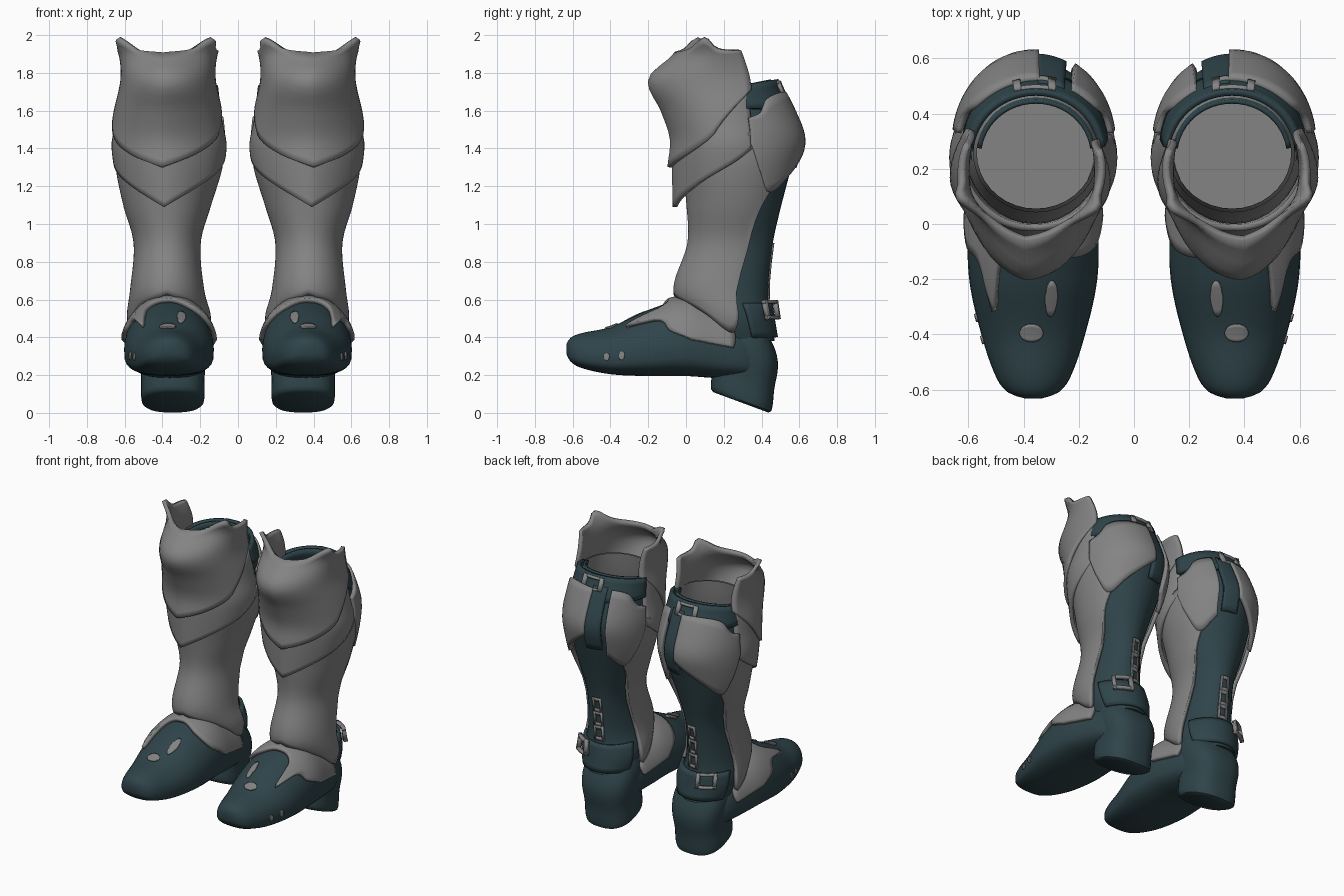
import bpy, math

if "Cube" in bpy.data.objects:
    bpy.data.objects.remove(bpy.data.objects["Cube"])


def material(name, color):
    m = bpy.data.materials.new(name)
    m.diffuse_color = color
    m.use_nodes = True
    bsdf = m.node_tree.nodes["Principled BSDF"]
    bsdf.inputs["Base Color"].default_value = color
    bsdf.inputs["Roughness"].default_value = 0.7
    return m


STEEL = material("grey steel", (0.23, 0.23, 0.23, 1))
LEATHER = material("dark teal leather", (0.028, 0.058, 0.068, 1))


def at(table, t):
    """Smooth interpolation of rows keyed by their first number."""
    t = min(max(t, table[0][0]), table[-1][0])
    i = 0
    while i < len(table) - 2 and t > table[i + 1][0]:
        i += 1

    def slope(k, c):
        a, b = table[max(k - 1, 0)], table[min(k + 1, len(table) - 1)]
        return (b[c] - a[c]) / (b[0] - a[0])

    p, q = table[i], table[i + 1]
    h = q[0] - p[0]
    u = (t - p[0]) / h
    return [(2*u**3 - 3*u*u + 1) * p[c] + (u**3 - 2*u*u + u) * h * slope(i, c)
            + (3*u*u - 2*u**3) * q[c] + (u**3 - u*u) * h * slope(i + 1, c)
            for c in range(1, len(p))]


def build(name, verts, faces, mat, thick=0):
    """Make one part, thicken it, and mirror it to the other leg."""
    me = bpy.data.meshes.new(name)
    me.from_pydata(verts, [], faces)
    me.materials.append(mat)
    ob = bpy.data.objects.new(name, me)
    bpy.context.collection.objects.link(ob)
    bpy.ops.object.select_all(action='DESELECT')
    ob.select_set(True)
    bpy.context.view_layer.objects.active = ob
    bpy.ops.object.mode_set(mode='EDIT')
    bpy.ops.mesh.select_all(action='SELECT')
    bpy.ops.mesh.normals_make_consistent(inside=False)
    bpy.ops.object.mode_set(mode='OBJECT')
    bpy.ops.object.shade_smooth_by_angle(angle=math.radians(40))
    if thick:
        s = ob.modifiers.new("thickness", 'SOLIDIFY')
        s.thickness, s.offset = thick, 0
    ob.modifiers.new("other_leg", 'MIRROR')
    return ob


def loft(name, rings, mat, top=True):
    n = len(rings[0])
    verts = [p for r in rings for p in r]
    faces = [(k*n + i, k*n + (i + 1) % n, (k + 1)*n + (i + 1) % n, (k + 1)*n + i)
             for k in range(len(rings) - 1) for i in range(n)]
    faces.append(tuple(range(n)))
    if top:
        faces.append(tuple(range((len(rings) - 1)*n, len(rings)*n)))
    return build(name, verts, faces, mat)


def plate(name, surf, a0, a1, lo, hi, mat=STEEL, thick=0.025, na=24, nv=10):
    """Patch of a surface between two angles and two edge curves."""
    verts = []
    for i in range(na + 1):
        a = a0 + (a1 - a0) * i / na
        l, h = lo(a), hi(a)
        verts += [surf(l + (h - l) * j / nv, a) for j in range(nv + 1)]
    w = nv + 1
    faces = [(i*w + j, (i + 1)*w + j, (i + 1)*w + j + 1, i*w + j + 1)
             for i in range(na) for j in range(nv)]
    build(name, verts, faces, mat, thick)


def edges(rows, mirrored=True):
    """Lower and upper edge curves from (angle, low, high) rows."""
    key = abs if mirrored else float
    return (lambda a: at(rows, key(a))[0]), (lambda a: at(rows, key(a))[1])


def column(table, off=0.0, ridge=0.0, turn=0):
    """Upright surface from (z, centre x, centre y, radius x, radius y)."""
    def surf(z, a):
        cx, cy, rx, ry = at(table, z)
        r, k = math.radians(a + turn), ridge * max(0, 1 - abs(a) / 40)
        return (cx + (rx + off) * math.sin(r), cy - (ry + off + k) * math.cos(r), z)
    return surf


# Hollow leg core with a pale lining and a pale front under the knee
LEG = [(0.38, 0.36, 0.28, 0.16, 0.19), (0.5, 0.365, 0.25, 0.19, 0.2),
       (0.64, 0.375, 0.2, 0.165, 0.235), (0.9, 0.375, 0.25, 0.145, 0.21),
       (1.1, 0.375, 0.27, 0.2, 0.235), (1.3, 0.365, 0.285, 0.25, 0.272),
       (1.45, 0.36, 0.295, 0.257, 0.295), (1.6, 0.358, 0.283, 0.243, 0.255),
       (1.74, 0.355, 0.255, 0.225, 0.21)]


def leg_rings(off, z0, z1, n):
    surf = column(LEG, off)
    return [[surf(z0 + (z1 - z0)*k/n, i*10) for i in range(36)] for k in range(n + 1)]


core = loft("leather_legging", leg_rings(0, 0.38, 1.73, 28), LEATHER, top=False)
core.data.materials.append(STEEL)
for p in core.data.polygons:
    if p.center.z > 1.2 and p.center.y < 0.25:
        p.material_index = 1
loft("inner_lining", leg_rings(-0.012, 1.25, 1.73, 10), STEEL, top=False)

# Top strap, and the leather facing inside it
rim = lambda a: 1.725 + 0.04*math.cos(math.radians(a - 180))
plate("top_strap", column(LEG, 0.012), 95, 265, lambda a: 1.61, rim, LEATHER, nv=4)
plate("rim_facing", column(LEG, -0.022), 95, 265, lambda a: 1.6, rim, LEATHER, 0.015, nv=4)

# Shin plate
lo, hi = edges([(0, 0.63, 1.35), (45, 0.56, 1.4), (82, 0.43, 1.45), (96, 0.49, 1.48),
                (105, 0.64, 1.5), (114, 1.0, 1.5), (130, 1.2, 1.5)])
plate("shin_plate", column(LEG, 0.02), -130, 130, lo, hi, na=104, nv=24)

# Calf plates either side of the back strip
lo, hi = edges([(98, 1.43, 1.56), (112, 1.27, 1.59), (125, 1.17, 1.66),
                (150, 1.26, 1.69), (184, 1.41, 1.69)])
plate("outer_calf_plate", column(LEG, 0.03), 98, 183, lo, hi)
plate("inner_calf_plate", column(LEG, 0.025), -150, -98, lo, hi)

# Lower knee plate
lo, hi = edges([(0, 1.09, 1.42), (45, 1.21, 1.5), (85, 1.32, 1.62), (112, 1.42, 1.73)])
LAME = [(1.09, 0.365, 0.23, 0.235, 0.265), (1.4, 0.365, 0.24, 0.292, 0.278),
        (1.55, 0.365, 0.235, 0.268, 0.26), (1.75, 0.365, 0.22, 0.24, 0.24)]
plate("lower_knee_plate", column(LAME, 0, 0.025, 6), -114, 108, lo, hi, na=37)

# Knee plate with a flared fold and two high corners
lo, hi = edges([(0, 1.3, 1.9), (30, 1.36, 1.92), (62, 1.455, 1.985),
                (75, 1.53, 1.93), (112, 1.73, 1.92)])
KNEE = [(1.3, 0.37, 0.24, 0.3, 0.31), (1.45, 0.37, 0.24, 0.3, 0.297),
        (1.6, 0.37, 0.22, 0.275, 0.325), (1.765, 0.37, 0.19, 0.24, 0.362),
        (1.9, 0.37, 0.2, 0.25, 0.235), (2.0, 0.37, 0.17, 0.295, 0.2)]
plate("knee_plate", column(KNEE, 0, 0.018, 6), -114, 108, lo, hi, na=37, nv=16)

# Shoe, from (y, centre x, half width, bottom, top)
SHOE = [(-0.632, 0.365, 0.03, 0.31, 0.365), (-0.615, 0.365, 0.085, 0.275, 0.395),
        (-0.56, 0.365, 0.132, 0.24, 0.42),
        (-0.4, 0.365, 0.188, 0.205, 0.455), (-0.2, 0.365, 0.232, 0.195, 0.545),
        (0.0, 0.365, 0.235, 0.195, 0.6), (0.15, 0.36, 0.215, 0.185, 0.56),
        (0.3, 0.355, 0.185, 0.18, 0.5), (0.42, 0.35, 0.125, 0.18, 0.42)]


def shoe(off=0.0):
    def surf(y, a):
        cx, w, b, t = at(SHOE, y)
        s, c = math.sin(math.radians(a)), math.cos(math.radians(a))
        mid = b + (t - b) * 0.36
        if c > 0:
            return (cx + (w + off) * s, y, mid + (t - mid + off) * c)
        return (cx + (w + off) * math.copysign(abs(s) ** 0.85, s), y,
                mid - (mid - b) * abs(c) ** 0.6)
    return surf


loft("shoe", [[shoe()(-0.632 + 1.052*(k/40)**1.3, i*10) for i in range(36)]
              for k in range(41)], LEATHER)

# Slanted heel block rising into the rounded heel counter: (height, half width, centre y)
HEEL = [(0, 0.15, 0.29), (0.015, 0.166, 0.292), (0.14, 0.168, 0.305),
        (0.26, 0.18, 0.312), (0.34, 0.178, 0.302), (0.42, 0.155, 0.28)]
rings = []
for k in range(17):
    top = 0.42 * (k / 16) ** 1.3
    w, cy = at(HEEL, top)
    ring = []
    for i in range(36):
        s, c = math.sin(math.radians(i*10)), math.cos(math.radians(i*10))
        x = 0.345 + w * math.copysign(abs(s) ** 0.75, s)
        y = cy + (w - 0.005) * math.copysign(abs(c) ** 0.8, c)
        ring.append((x, y, 0.115 + top - (y - 0.13) * 0.37))
    rings.append(ring)
loft("heel", rings, LEATHER)

# Instep plate with a forward horn on the outer side
lo, hi = edges([(-80, 0.03, 0.25), (-60, -0.08, 0.26), (-30, -0.12, 0.15), (0, -0.09, 0.1),
                (28, -0.13, 0.15), (39, -0.32, 0.2), (48, -0.15, 0.24), (68, -0.08, 0.26),
                (80, 0.03, 0.25)], mirrored=False)
plate("instep_plate", shoe(0.012), -80, 80, lo, hi, na=48)


# Small steel inlays on the shoe
def inlay(name, a, y, da, dy):
    bulge = lambda t: dy * math.sqrt(max(0.02, 1 - ((t - a) / da) ** 2))
    plate(name, shoe(0.003), a - da, a + da, lambda t: y - bulge(t),
          lambda t: y + bulge(t), thick=0.008, na=8, nv=6)


inlay("instep_inlay", -17, -0.27, 6, 0.065)
inlay("toe_inlay", 2, -0.395, 13, 0.032)
for y in (-0.42, -0.34):
    inlay("side_stud", 88, y, 6, 0.015)

# Ankle band
plate("ankle_band", column(LEG, 0.008), 112, 248, lambda a: 0.4, lambda a: 0.58,
      LEATHER, nv=6)


def buckle(name, surf, a, z, da, dz, bar=0.35, thick=0.025):
    """Square frame that follows the leg."""
    for part, al, ah, zl, zh in (("front", -1, bar - 1, -1, 1), ("back", 1 - bar, 1, -1, 1),
                                 ("top", -1, 1, 1 - bar, 1), ("bottom", -1, 1, -1, bar - 1)):
        plate(name + "_" + part, surf, a + al*da, a + ah*da, lambda t: z + zl*dz,
              lambda t: z + zh*dz, thick=thick, na=4, nv=1)


buckle("ankle_buckle", column(LEG, 0.045), 152, 0.545, 16, 0.05)
buckle("top_buckle", column(LEG, 0.028), 179, 1.715, 17, 0.04)

# Back strip and lacing
plate("back_strip", column(LEG, 0.016), 182, 204, lambda a: 1.3, lambda a: 1.7,
      LEATHER, na=6)
for k in range(3):
    buckle("back_lacing", column(LEG, 0.004), 185, 0.65 + 0.1*k, 12, 0.05, 0.45, 0.008)
